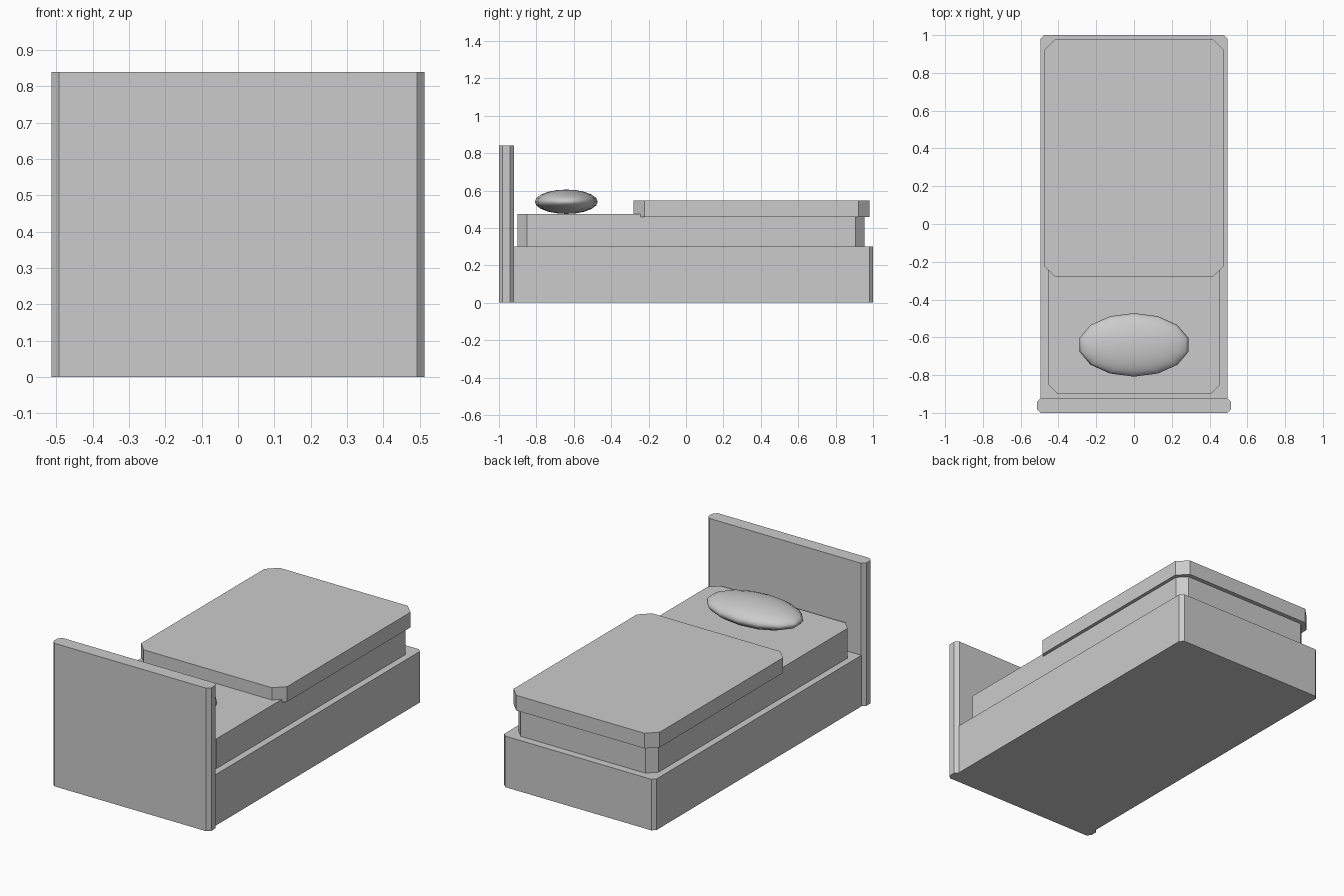
import bpy
import bmesh

cube = bpy.data.objects.get("Cube")
if cube:
    bpy.data.objects.remove(cube, do_unlink=True)

# Single plain finish
grey = bpy.data.materials.new("plain_grey")
grey.use_nodes = True
colour = (0.6, 0.6, 0.6, 1)
grey.diffuse_color = colour
grey.node_tree.nodes["Principled BSDF"].inputs["Base Color"].default_value = colour


def slab(name, half_x, y0, y1, z0, z1, chamfer):
    """Box centred on x with its four upright edges cut at 45 degrees."""
    bm = bmesh.new()
    bmesh.ops.create_cube(bm, size=1)
    for v in bm.verts:
        v.co.x *= 2 * half_x
        v.co.y = y1 if v.co.y > 0 else y0
        v.co.z = z1 if v.co.z > 0 else z0
    upright = [e for e in bm.edges
               if abs(e.verts[0].co.z - e.verts[1].co.z) > 0.01]
    bmesh.ops.bevel(bm, geom=upright, offset=chamfer, offset_type='OFFSET',
                    segments=1, affect='EDGES')
    mesh = bpy.data.meshes.new(name)
    bm.to_mesh(mesh)
    bm.free()
    mesh.materials.append(grey)
    obj = bpy.data.objects.new(name, mesh)
    bpy.context.collection.objects.link(obj)
    return obj


# Frame and bedding
slab("headboard", 0.513, -1.0, -0.92, 0, 0.84, 0.02)
slab("bed_base", 0.495, -0.95, 1.0, 0, 0.30, 0.02)
slab("mattress", 0.455, -0.90, 0.955, 0.30, 0.475, 0.05)
slab("blanket", 0.475, -0.28, 0.98, 0.458, 0.547, 0.058)

# Pillow: flattened ball
bpy.ops.mesh.primitive_uv_sphere_add(segments=14, ring_count=10, radius=1,
                                     location=(0, -0.64, 0.54))
pillow = bpy.context.object
pillow.name = "pillow"
# Blender's sphere starts its first segment on the +x axis
pillow.scale = (0.295, 0.168, 0.065)
pillow.data.materials.append(grey)
bpy.ops.object.shade_smooth()
